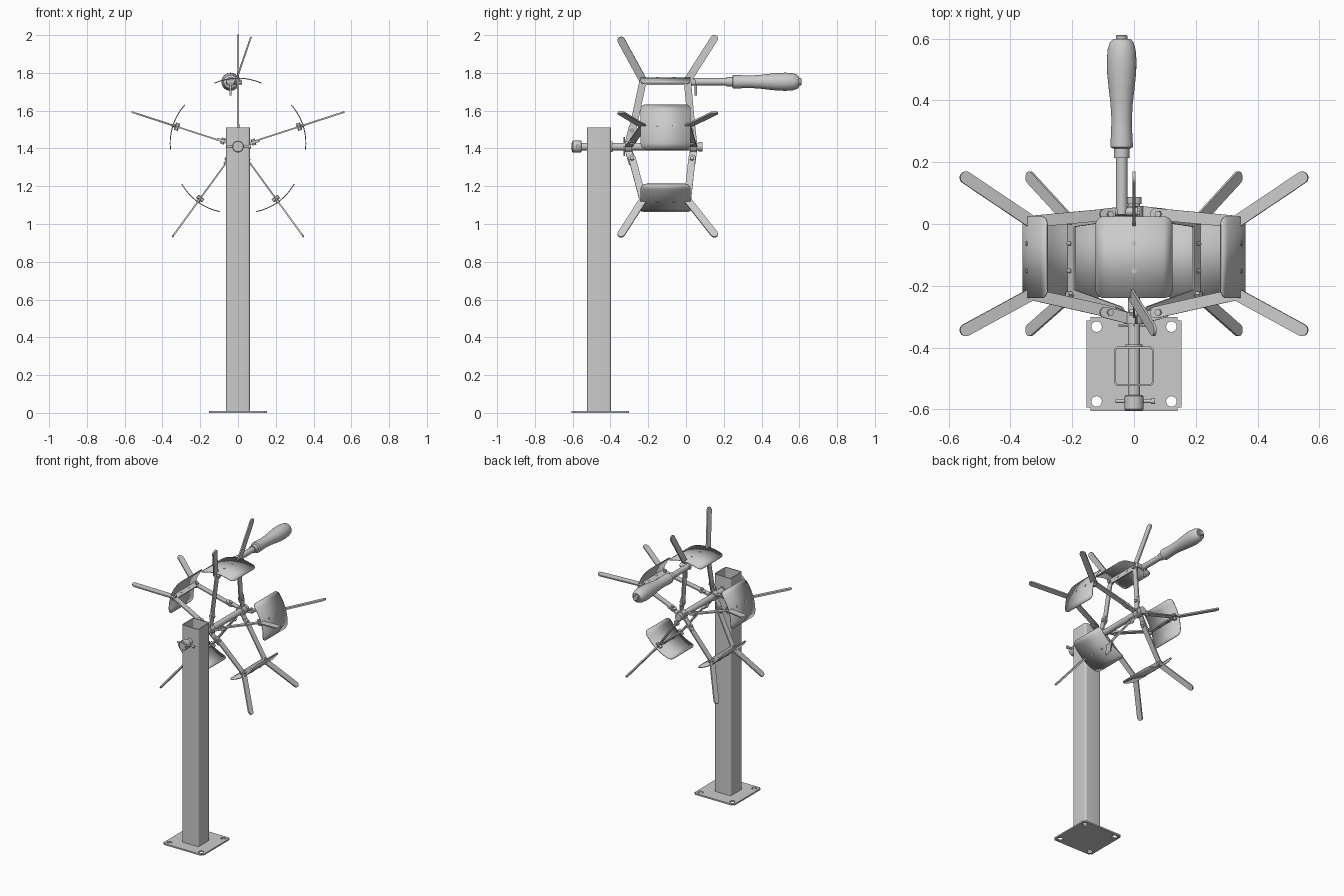
import bpy, bmesh, math
from mathutils import Matrix, Vector

if "Cube" in bpy.data.objects:
    bpy.data.objects.remove(bpy.data.objects["Cube"])

AXZ = 1.41          # height of the axle


def finish(bm, name, mat=None, smooth=True):
    bmesh.ops.recalc_face_normals(bm, faces=bm.faces)
    if mat is not None:
        bm.transform(mat)
    me = bpy.data.meshes.new(name)
    bm.to_mesh(me)
    bm.free()
    ob = bpy.data.objects.new(name, me)
    bpy.context.collection.objects.link(ob)
    if smooth:
        bpy.ops.object.select_all(action='DESELECT')
        ob.select_set(True)
        bpy.context.view_layer.objects.active = ob
        bpy.ops.object.shade_smooth_by_angle(angle=math.radians(35))
    return ob


def lathe(name, profile, origin, axis, mat=None, n=32):
    """Revolve (radius, distance) pairs about an axis through origin."""
    bm = bmesh.new()
    rings = [[bm.verts.new((r * math.cos(2 * math.pi * i / n), r * math.sin(2 * math.pi * i / n), d))
              for i in range(n)] for r, d in profile]
    for a, b in zip(rings, rings[1:]):
        for i in range(n):
            bm.faces.new((a[i], a[(i + 1) % n], b[(i + 1) % n], b[i]))
    bm.faces.new(rings[0])
    bm.faces.new(rings[-1])
    rot = Vector((0, 0, 1)).rotation_difference(Vector(axis)).to_matrix().to_4x4()
    m = Matrix.Translation(origin) @ rot
    return finish(bm, name, mat @ m if mat is not None else m)


def rod(name, p, q, r, mat=None, n=20):
    p, q = Vector(p), Vector(q)
    return lathe(name, [(r, 0), (r, (q - p).length)], p, (q - p).normalized(), mat, n)


def flat_bar(name, p, q, width, thick, mat):
    """Round-ended flat bar between (y, radius) points, thin in x."""
    p, q = Vector(p), Vector(q)
    a = math.atan2(q.y - p.y, q.x - p.x)
    pts = []
    for c, start in ((q, a - math.pi / 2), (p, a + math.pi / 2)):
        for i in range(11):
            t = start + math.pi * i / 10
            pts.append((-thick / 2, c.x + width / 2 * math.cos(t), c.y + width / 2 * math.sin(t)))
    bm = bmesh.new()
    f = bm.faces.new([bm.verts.new(v) for v in pts])
    g = bmesh.ops.extrude_face_region(bm, geom=[f])
    bmesh.ops.translate(bm, vec=(thick, 0, 0), verts=[v for v in g['geom'] if isinstance(v, bmesh.types.BMVert)])
    return finish(bm, name, mat)


def round_rect(hx, hy, r, n=6):
    return [(sx * (hx - r) + r * math.cos(a0 + math.pi / 2 * i / n),
             sy * (hy - r) + r * math.sin(a0 + math.pi / 2 * i / n))
            for sx, sy, a0 in ((1, 1, 0), (-1, 1, math.pi / 2), (-1, -1, math.pi), (1, -1, 1.5 * math.pi))
            for i in range(n + 1)]


def paddle(name, mat):
    """Curved plate with rounded corners, bulging outward."""
    R, half, y0, y1, cr = 0.30, 0.128, -0.24, 0.025, 0.03
    cols = [-half + cr * (1 - math.cos(math.pi / 2 * i / 6)) for i in range(7)]
    s = cols + [cols[-1] * (1 - i / 5) for i in range(1, 5)]
    s = s + [0] + [-v for v in reversed(s)]
    bm = bmesh.new()
    rows = []
    for v in s:
        over = max(0, abs(v) - (half - cr))
        inset = cr - math.sqrt(max(0, cr * cr - over * over))
        a = v / R
        rows.append([bm.verts.new((R * math.sin(a), y, 0.362 - R * (1 - math.cos(a))))
                     for y in (y0 + inset, y1 - inset)])
    for a, b in zip(rows, rows[1:]):
        bm.faces.new((a[0], a[1], b[1], b[0]))
    ob = finish(bm, name, mat)
    sol = ob.modifiers.new("thickness", 'SOLIDIFY')
    sol.thickness, sol.offset = 0.005, 0


# Base plate with four bolt holes
bm = bmesh.new()
bmesh.ops.create_cube(bm, size=1, matrix=Matrix.Translation((0, -0.453, 0.005)) @ Matrix.Diagonal((0.306, 0.305, 0.01, 1)))
bmesh.ops.bevel(bm, geom=[e for e in bm.edges if abs(e.verts[0].co.z - e.verts[1].co.z) > 0.005],
                offset=0.012, segments=4, affect='EDGES')
plate = finish(bm, "base_plate", smooth=False)
for i, (x, y) in enumerate([(sx * 0.121, -0.453 + sy * 0.121) for sx in (-1, 1) for sy in (-1, 1)]):
    cut = rod(f"bolt_hole_cutter_{i}", (x, y, -0.05), (x, y, 0.05), 0.017, n=24)
    cut.hide_render = True
    cut.hide_set(True)
    mod = plate.modifiers.new("hole", 'BOOLEAN')
    mod.operation, mod.object, mod.solver = 'DIFFERENCE', cut, 'EXACT'

# Hollow square post
bm = bmesh.new()
loops = []
for h, r in ((0.064, 0.014), (0.058, 0.008)):
    for z in (0.01, 1.51):
        loops.append([bm.verts.new((x, y - 0.46, z)) for x, y in round_rect(h, h, r)])
n = len(loops[0])
for a, b in ((0, 1), (2, 3), (1, 3), (0, 2)):
    for i in range(n):
        j = (i + 1) % n
        bm.faces.new((loops[a][i], loops[a][j], loops[b][j], loops[b][i]))
finish(bm, "post")

# Axle, collars and cross pins
rod("axle", (0, -0.605, AXZ), (0, 0.085, AXZ), 0.02, n=32)
lathe("end_collar", [(0.027, 0), (0.031, 0.004), (0.031, 0.046), (0.027, 0.05)], (0, -0.603, AXZ), (0, 1, 0))
rod("collar_pin", (-0.06, -0.573, AXZ), (0.066, -0.573, AXZ), 0.006)
rod("collar_pin_head", (0.055, -0.573, AXZ), (0.068, -0.573, AXZ), 0.01)
rod("post_washer", (0, -0.398, AXZ), (0, -0.39, AXZ), 0.028)
rod("stop_pin", (0, -0.327, AXZ - 0.05), (0, -0.327, AXZ + 0.05), 0.004)
rod("stop_pin_cross", (-0.05, -0.327, AXZ), (0.05, -0.327, AXZ), 0.004)
for y in (-0.305, 0.04):
    rod("hub_ring", (0, y - 0.018, AXZ), (0, y + 0.018, AXZ), 0.03)
rod("axle_end_cap", (0, 0.065, AXZ), (0, 0.087, AXZ), 0.025)

# Five reel arms, each with two spokes, two prongs and a curved paddle
for k in range(5):
    M = Matrix.Translation((0, 0, AXZ)) @ Matrix.Rotation(math.radians(72 * k), 4, 'Y')
    for side, yh, yk, yt in (("front", -0.305, -0.228, -0.343), ("rear", 0.04, 0.008, 0.15)):
        yj = yh + (yk - yh) * 0.25
        flat_bar(f"{side}_hub_tab_{k}", (yh, 0.02), (yj, 0.10), 0.036, 0.008,
                 M @ Matrix.Translation((0.007, 0, 0)))
        flat_bar(f"{side}_spoke_{k}", (yj, 0.075), (yk, 0.345), 0.038, 0.008, M)
        P = M
        if k == 0 and side == "front":      # this prong is bent sideways
            P = M @ Matrix.Translation((0, 0, 0.38)) @ Matrix.Rotation(math.radians(19), 4, 'Y') \
                @ Matrix.Translation((0, 0, -0.38))
        flat_bar(f"{side}_prong_{k}", (yk, 0.35), (yt, 0.572), 0.04, 0.009, P)
        rod(f"{side}_hub_bolt_{k}", (-0.014, yj, 0.085), (0.02, yj, 0.085), 0.011, M, 6)
        rod(f"{side}_knee_bolt_{k}", (-0.02, yk, 0.34), (0.02, yk, 0.34), 0.011, M, 6)
    flat_bar(f"cross_bar_{k}", (-0.228, 0.343), (0.008, 0.343), 0.036, 0.009, M)
    paddle(f"paddle_{k}", M)
    for y in (-0.152, -0.063):
        rod(f"paddle_rivet_{k}", (0, y, 0.34), (0, y, 0.367), 0.008, M)

# Crank handle on the top arm
HX, HZ = -0.04, 1.753
rod("handle_rod", (HX, 0.03, HZ), (HX, 0.22, HZ), 0.019)
rod("handle_mount", (HX - 0.022, 0.04, HZ), (0.012, 0.04, HZ), 0.014)
rod("handle_bolt", (HX, 0.052, 1.68), (HX, 0.052, HZ), 0.006)
lathe("handle_ferrule", [(0.025, 0), (0.025, 0.034)], (HX, 0.214, HZ), (0, 1, 0))
lathe("handle_grip", [(0.030, 0.245), (0.036, 0.249), (0.036, 0.262), (0.034, 0.30), (0.033, 0.34),
                      (0.036, 0.39), (0.042, 0.44), (0.047, 0.49), (0.048, 0.53), (0.045, 0.565),
                      (0.038, 0.588), (0.028, 0.598)], (HX, 0, HZ), (0, 1, 0))
lathe("handle_end_cap", [(0.019, 0.59), (0.019, 0.608), (0.015, 0.612)], (HX, 0, HZ), (0, 1, 0))
